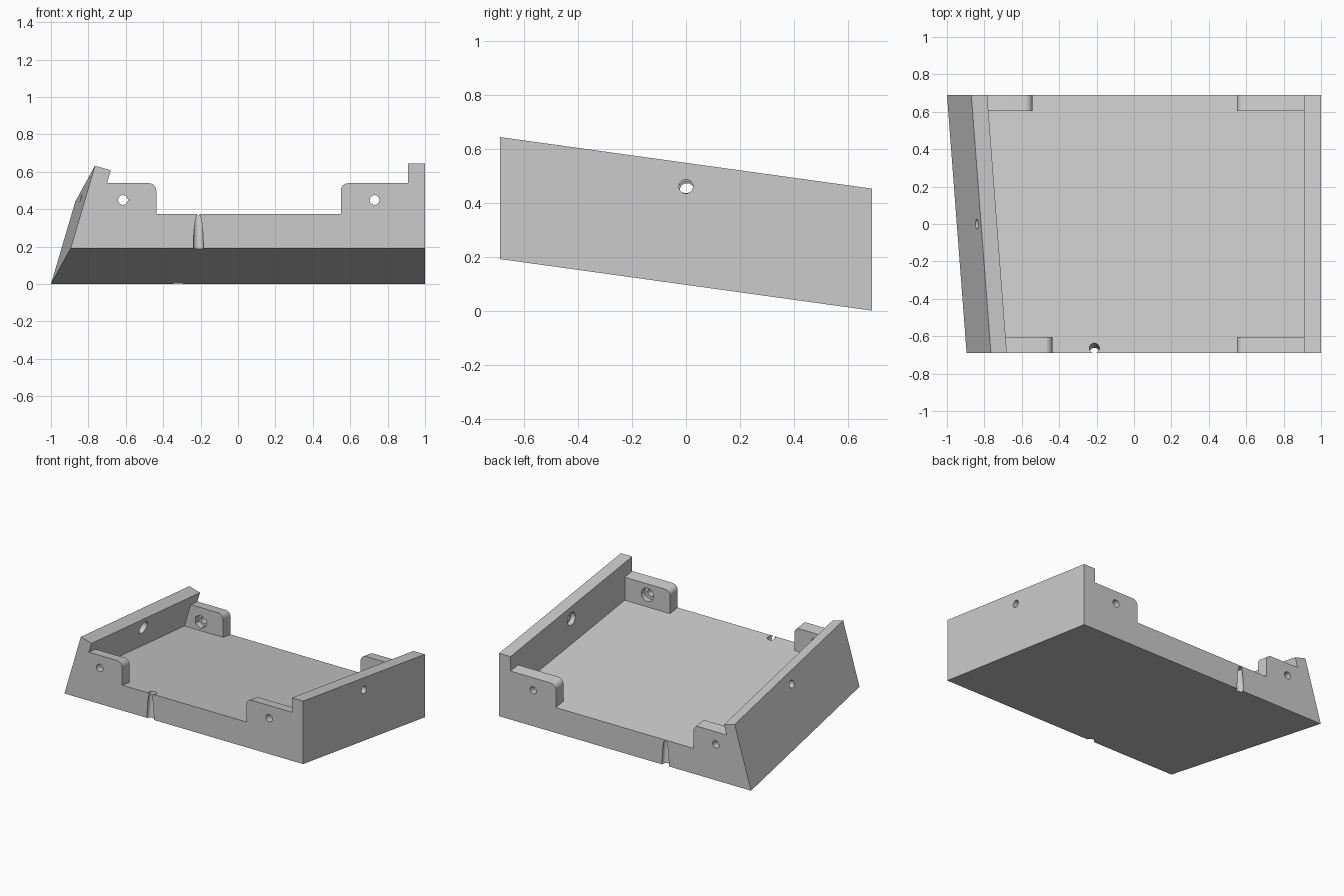
import bpy, bmesh, math
from mathutils import Vector

if "Cube" in bpy.data.objects:
    bpy.data.objects.remove(bpy.data.objects["Cube"])

Y = 0.69          # half depth
SLOPE = 0.1385    # floor falls towards the back
SKEW = 0.076      # left wall runs outwards towards the back


def place(x, h, y, skewed):
    """Profile point (x, height over underside) to world position."""
    return (x - SKEW * (y + Y) * skewed, y, h + SLOPE * (Y - y))


def prism(name, pts, y0, y1):
    bm = bmesh.new()
    rings = [[bm.verts.new(place(x, h, y, k)) for x, h, k in pts] for y in (y0, y1)]
    n = len(pts)
    bm.faces.new(rings[0])
    bm.faces.new(rings[1][::-1])
    for i in range(n):
        j = (i + 1) % n
        bm.faces.new((rings[0][i], rings[1][i], rings[1][j], rings[0][j]))
    bmesh.ops.recalc_face_normals(bm, faces=bm.faces)
    me = bpy.data.meshes.new(name)
    bm.to_mesh(me)
    bm.free()
    ob = bpy.data.objects.new(name, me)
    bpy.context.collection.objects.link(ob)
    return ob


def drill(ob, start, end, radius, sides=32):
    """Cut a straight hole from start to end."""
    a, b = Vector(start), Vector(end)
    bpy.ops.mesh.primitive_cylinder_add(vertices=sides, radius=radius,
                                        depth=(b - a).length, location=(a + b) / 2)
    cut = bpy.context.object
    cut.hide_render = True
    cut.rotation_euler = (b - a).to_track_quat('Z', 'Y').to_euler()
    mod = ob.modifiers.new("hole", 'BOOLEAN')
    mod.operation, mod.solver, mod.object = 'DIFFERENCE', 'EXACT', cut
    bpy.context.view_layer.objects.active = ob
    bpy.ops.object.modifier_apply(modifier=mod.name)
    bpy.data.objects.remove(cut, do_unlink=True)


def smooth(ob):
    bpy.ops.object.select_all(action='DESELECT')
    ob.select_set(True)
    bpy.context.view_layer.objects.active = ob
    bpy.ops.object.shade_smooth_by_angle(angle=math.radians(30))


# Channel: floor, upright right wall and leaning left wall
body = prism("tray_body", [
    (-0.895, 0, 1), (1, 0, 0), (1, 0.452, 0), (0.91, 0.452, 0), (0.91, 0.182, 0),
    (-0.75, 0.182, 1), (-0.68, 0.417, 1), (-0.765, 0.441, 1)], -Y, Y)

# Right wall screw hole with wider inner recess
drill(body, (0.85, 0, 0.46), (1.1, 0, 0.46), 0.026)
drill(body, (0.85, 0, 0.46), (0.945, 0, 0.46), 0.045)

# Left wall screw hole, square to the leaning face
face = Vector((-0.84, 0, 0.46))
out = Vector((-1, -SKEW, 0.3)).normalized()
drill(body, face - out * 0.16, face + out * 0.1, 0.026)
drill(body, face - out * 0.16, face - out * 0.045, 0.045)

# Drain groove through the front edge, blind groove in the back edge
drill(body, (-0.212, -0.70, 0.11), (-0.212, -0.65, 0.47), 0.027)
drill(body, (-0.32, 0.702, -0.09), (-0.32, 0.664, 0.175), 0.027)
smooth(body)

# Four mounting ears with one rounded corner, screw hole and inner recess
LOW, TOP, R = 0.182, 0.348, 0.04
for side, s in (("front", -1), ("back", 1)):
    shift = 0 if s < 0 else -0.105
    y_in, y_out = s * 0.605, s * Y
    for hand in ("left", "right"):
        if hand == "left":
            edge, d, hole = -0.437 + shift, 1, -0.615 + shift
            root = [(-0.75, LOW, 1), (-0.7006, TOP, 1)]
        else:
            edge, d, hole = 0.55, -1, 0.73
            root = [(0.91, LOW, 0), (0.91, TOP, 0)]
        arc = [(edge - d * R * (1 - math.cos(t)), TOP - R * (1 - math.sin(t)), 0)
               for t in (math.pi / 2 * (1 - i / 8) for i in range(9))]
        ear = prism(f"{side}_{hand}_ear", root + arc + [(edge, LOW, 0)], y_in, y_out)
        z = 0.258 + SLOPE * (Y - y_out)
        drill(ear, (hole, s * 0.5, z), (hole, s * 0.8, z), 0.026)
        drill(ear, (hole, s * 0.5, z), (hole, s * 0.645, z), 0.048, 32 if s < 0 else 6)
        smooth(ear)
